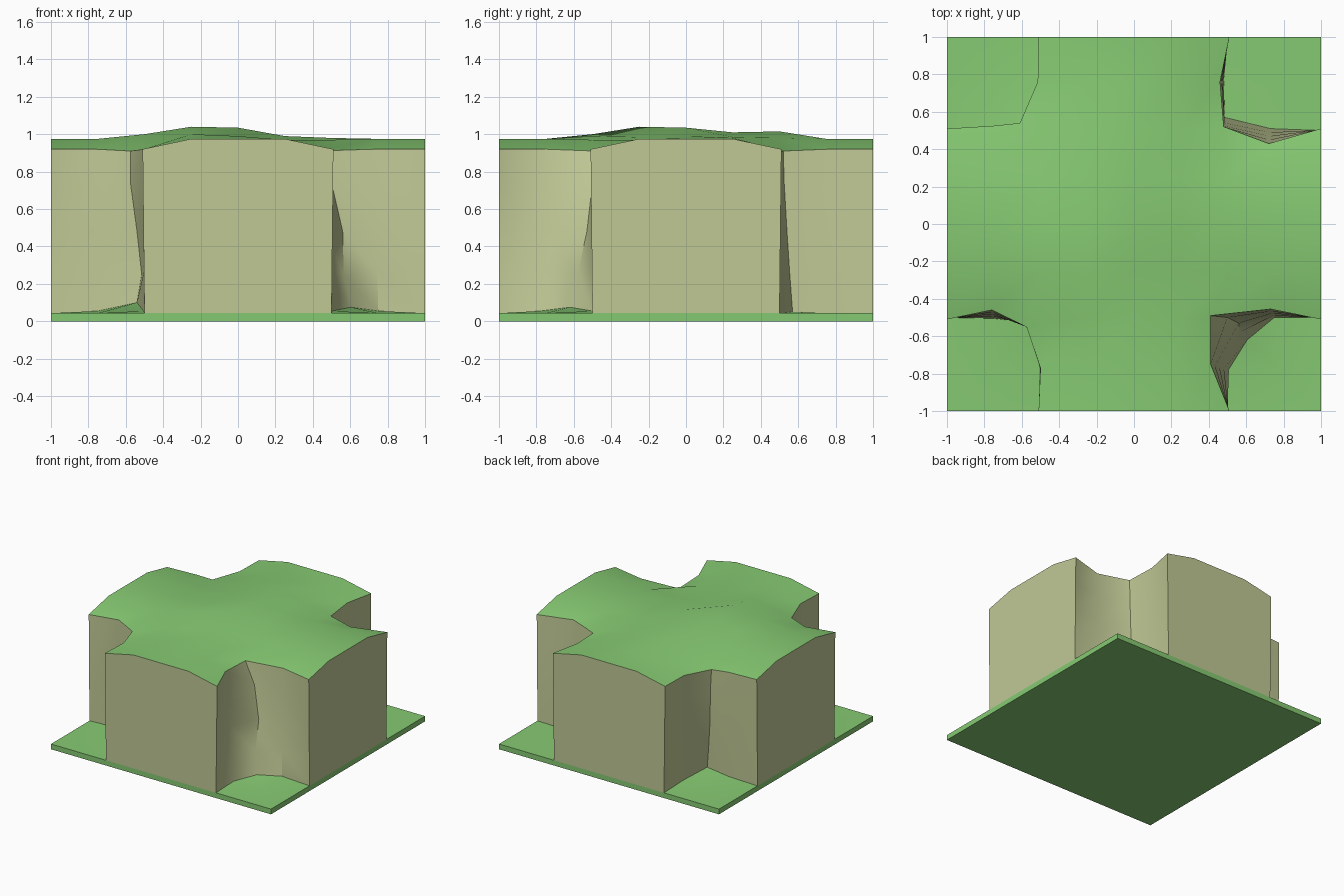
import bpy, bmesh, math
from mathutils import Vector

if "Cube" in bpy.data.objects:
    bpy.data.objects.remove(bpy.data.objects["Cube"])

GROUND = 0.043
# inner-corner wall heights (bottom one is set per corner)
LEVELS = [0, 0.25, 0.48, 0.74, 0.91]
# per corner (sx, sy): inner ground height, inner line (bottom to top),
# then bottom/top points of the two flanking wall folds (magnitudes)
CORNERS = {
    (1, -1): (0.075, [(.605, .62), (.565, .58), (.56, .53), (.5, .5), (.41, .49)],
              [(.75, .50), (.73, .455)], [(.505, .78), (.41, .75)]),
    (-1, -1): (0.10, [(.54, .53), (.515, .53), (.54, .54), (.575, .55), (.575, .55)],
               [(.75, .505), (.76, .46)], [(.505, .77), (.50, .77)]),
    (1, 1): (0.05, [(.485, .57), (.485, .555), (.485, .54), (.48, .525), (.48, .52)],
             [(.73, .51), (.72, .43)], [(.48, .76), (.46, .76)]),
    (-1, 1): (0.08, [(.55, .51), (.57, .52), (.59, .53), (.6, .54), (.61, .54)],
              [(.75, .51), (.75, .525)], [(.505, .75), (.515, .76)]),
}
# grid steps along each corner rim, from the x edge to the y edge
RIM = [(4, 2), (3, 2), (2, 2), (2, 3), (2, 4)]
# gentle hills on the plateau, rows from y = -0.5 to 0.5
HILLS = [[0, 1.0, .99, .97, 0],
         [1.0, 1.04, .985, .965, .97],
         [1.0, 1.02, 1.035, .99, .98],
         [.98, 1.0, 1.01, .985, .98],
         [0, 1.0, 1.015, .98, 0]]


def material(name, color):
    m = bpy.data.materials.new(name)
    m.diffuse_color = (*color, 1)
    m.use_nodes = True
    m.node_tree.nodes["Principled BSDF"].inputs["Base Color"].default_value = m.diffuse_color
    return m


def finish(bm, name, mat, angle):
    mesh = bpy.data.meshes.new(name)
    bmesh.ops.remove_doubles(bm, verts=bm.verts, dist=1e-4)
    bm.to_mesh(mesh)
    bm.free()
    mesh.materials.append(mat)
    ob = bpy.data.objects.new(name, mesh)
    bpy.context.collection.objects.link(ob)
    bpy.ops.object.select_all(action='DESELECT')
    ob.select_set(True)
    bpy.context.view_layer.objects.active = ob
    bpy.ops.object.shade_smooth_by_angle(angle=math.radians(angle))


def face(bm, pts, out):
    f = bm.faces.new([bm.verts.new(p) for p in pts])
    f.normal_update()
    if f.normal.dot(Vector(out)) < 0:
        f.normal_flip()


def wall_row(key, k):
    """Five wall points of one corner at level k."""
    sx, sy = key
    inner_z, inner, fold_x, fold_y = CORNERS[key]
    t = k / 4
    z = GROUND + (0.92 - GROUND) * t
    mix = lambda f: [f[0][i] + (f[1][i] - f[0][i]) * t for i in (0, 1)]
    e = 0.5 + 0.01 * t
    fold_z = GROUND + (0.012 if k == 0 and inner_z > 0.06 else 0)
    zs = [z, fold_z if k == 0 else z, inner_z if k == 0 else LEVELS[k],
          fold_z if k == 0 else z, z]
    pts = [(1, e), mix(fold_x), inner[k], mix(fold_y), (e, 1)]
    return [Vector((sx * p[0], sy * p[1], h)) for p, h in zip(pts, zs)]


green = material("grass", (0.24, 0.59, 0.17))
beige = material("cliff_stone", (0.53, 0.58, 0.30))

# Plateau top: cross-shaped grid whose rim follows the cliff walls
rim = {}
for key in CORNERS:
    for (a, b), p in zip(RIM, wall_row(key, 4)):
        rim[(key[0] * a, key[1] * b)] = p


def top_point(i, j):
    if (i, j) in rim:
        return rim[(i, j)]
    z = HILLS[j + 2][i + 2] if max(abs(i), abs(j)) <= 2 else 0.975
    return Vector((i / 4, j / 4, z))


bm = bmesh.new()
for i in range(-4, 4):
    for j in range(-4, 4):
        if abs(i + .5) > 2 and abs(j + .5) > 2:
            continue
        face(bm, [top_point(i, j), top_point(i + 1, j),
                  top_point(i + 1, j + 1), top_point(i, j + 1)], (0, 0, 1))
finish(bm, "plateau_top", green, 60)

# Cliff walls: a folded strip in every notch, a flat face on every arm end
bm = bmesh.new()
for key in CORNERS:
    rows = [wall_row(key, k) for k in range(5)]
    for lo, hi in zip(rows, rows[1:]):
        for n in range(4):
            face(bm, [lo[n], lo[n + 1], hi[n + 1], hi[n]], (*key, 0))
for s in (-1, 1):
    ends_x = [top_point(4 * s, j) for j in range(-2, 3)]
    face(bm, ends_x + [Vector((s, .5, GROUND)), Vector((s, -.5, GROUND))], (s, 0, 0))
    ends_y = [top_point(i, 4 * s) for i in range(-2, 3)]
    face(bm, ends_y + [Vector((.5, s, GROUND)), Vector((-.5, s, GROUND))], (0, s, 0))
finish(bm, "cliff_walls", beige, 35)

# Ground slab: thin plate plus a slightly raised lawn in every notch
bm = bmesh.new()
for s in (-1, 1):
    face(bm, [(s, -1, 0), (s, 1, 0), (s, 1, GROUND), (s, -1, GROUND)], (s, 0, 0))
    face(bm, [(-1, s, 0), (1, s, 0), (1, s, GROUND), (-1, s, GROUND)], (0, s, 0))
face(bm, [(-1, -1, 0), (1, -1, 0), (1, 1, 0), (-1, 1, 0)], (0, 0, -1))
for key in CORNERS:
    low = dict(zip(RIM, wall_row(key, 0)))
    pt = lambda a, b: low.get((a, b), Vector((key[0] * a / 4, key[1] * b / 4, GROUND)))
    for a in (2, 3):
        for b in (2, 3):
            face(bm, [pt(a, b), pt(a + 1, b), pt(a + 1, b + 1), pt(a, b + 1)], (0, 0, 1))
finish(bm, "ground_slab", green, 40)
